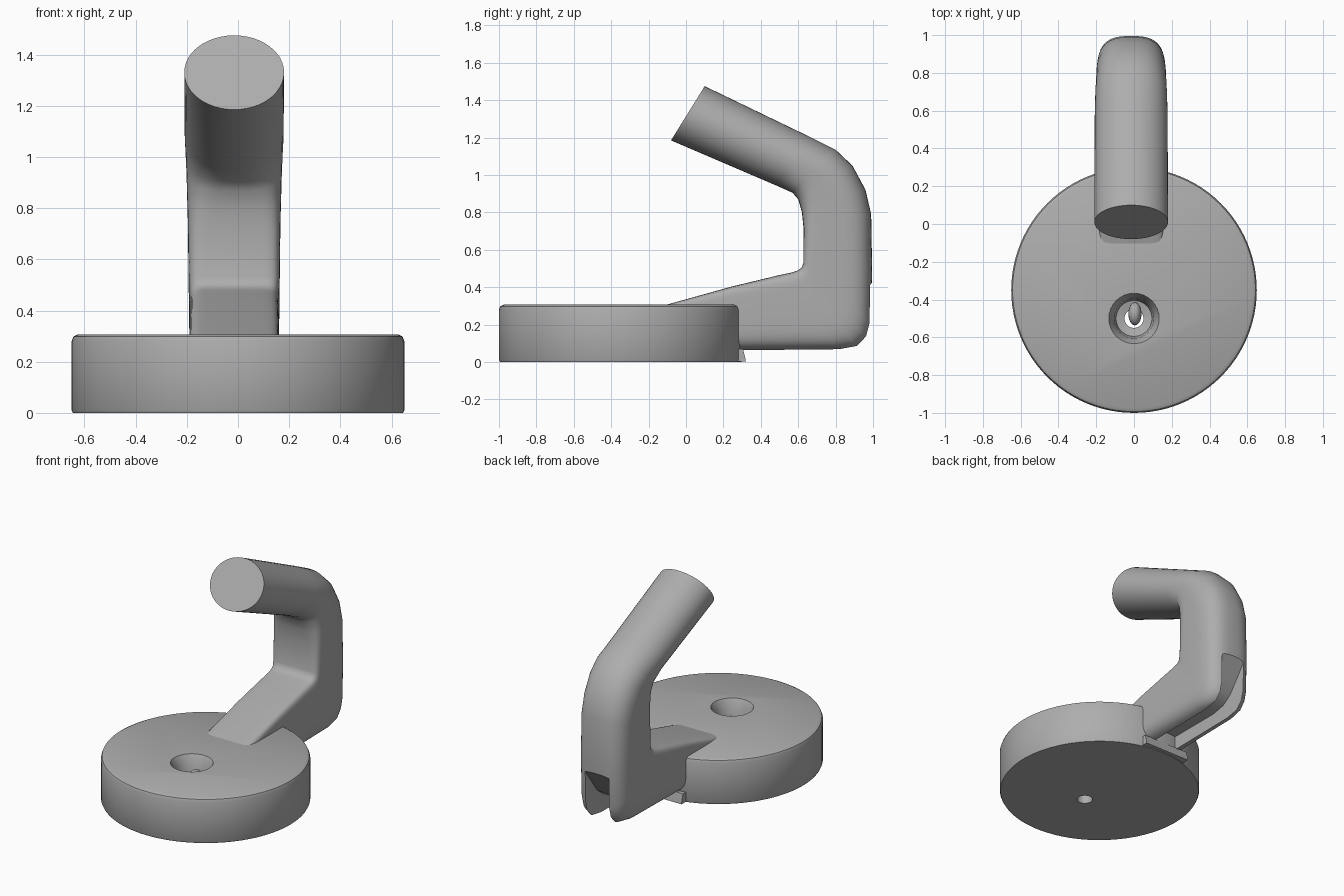
import bpy, bmesh, math
from mathutils import Vector

if "Cube" in bpy.data.objects:
    bpy.data.objects.remove(bpy.data.objects["Cube"])

grey = bpy.data.materials.new("plain grey")
grey.use_nodes = True
GREY = (0.42, 0.42, 0.42, 1)
grey.diffuse_color = GREY
grey.node_tree.nodes["Principled BSDF"].inputs["Base Color"].default_value = GREY


def loft(name, rings):
    """Skin a list of closed rings and cap both ends."""
    bm = bmesh.new()
    loops = [[bm.verts.new(p) for p in ring] for ring in rings]
    n = len(loops[0])
    for a, b in zip(loops, loops[1:]):
        for i in range(n):
            j = (i + 1) % n
            bm.faces.new((a[i], a[j], b[j], b[i]))
    bm.faces.new(loops[0])
    bm.faces.new(loops[-1])
    bmesh.ops.recalc_face_normals(bm, faces=bm.faces)
    mesh = bpy.data.meshes.new(name)
    bm.to_mesh(mesh)
    bm.free()
    mesh.materials.append(grey)
    obj = bpy.data.objects.new(name, mesh)
    bpy.context.collection.objects.link(obj)
    return obj


def turned(name, y, profile, sides=96):
    """Round solid about a vertical axis from (radius, z) pairs."""
    turn = [math.tau * i / sides for i in range(sides)]
    return loft(name, [[(r * math.cos(t), y + r * math.sin(t), z) for t in turn]
                       for r, z in profile])


def activate(obj):
    bpy.ops.object.select_all(action='DESELECT')
    obj.select_set(True)
    bpy.context.view_layer.objects.active = obj


def cut(obj, cutter):
    mod = obj.modifiers.new("cut", 'BOOLEAN')
    mod.operation = 'DIFFERENCE'
    mod.solver = 'EXACT'
    mod.object = cutter
    activate(obj)
    bpy.ops.object.modifier_apply(modifier=mod.name)
    bpy.data.objects.remove(cutter)


def smooth(obj, degrees=35):
    activate(obj)
    bpy.ops.object.shade_smooth_by_angle(angle=math.radians(degrees))


# Round base with a softened upper rim and a countersunk screw hole
base = turned("round_base", -0.35, [(0.645, 0), (0.65, 0.01), (0.65, 0.28),
                                    (0.643, 0.298), (0.625, 0.307)])
cut(base, turned("hole_cutter", -0.5, [(0.05, -0.1), (0.05, 0.16), (0.095, 0.17),
                                       (0.105, 0.25), (0.135, 0.31), (0.135, 0.4)], 32))
smooth(base)

# Small nub left inside the screw hole
bpy.ops.mesh.primitive_uv_sphere_add(segments=16, ring_count=10, radius=1,
                                     location=(0.005, -0.475, 0.2))
nub = bpy.context.object
nub.name = "screw_hole_nub"
nub.scale = (0.035, 0.062, 0.05)
nub.data.materials.append(grey)
smooth(nub)


def arm_ring(inner, outer, half_width, inner_power, outer_power, count=48):
    """Cross-section that can be squarer on its inner than its outer side."""
    inner, outer = Vector((0, *inner)), Vector((0, *outer))
    mid, reach = (inner + outer) / 2, (outer - inner) / 2
    ring = []
    for i in range(count):
        t = math.tau * i / count
        c, s = math.cos(t), math.sin(t)
        e = 2 / (outer_power if s > 0 else inner_power)
        across = math.copysign(abs(c) ** e, c) * half_width
        ring.append(mid + reach * math.copysign(abs(s) ** e, s)
                    + Vector((across - 0.015, 0, 0)))
    return ring


# Hooked arm: round tip, bend, flat-faced neck, then a ramp into the base
stations = [
    ((-0.08, 1.185), (0.10, 1.475), 0.195, 2, 2),
    ((0.48, 0.945), (0.66, 1.205), 0.193, 2, 2),
    ((0.57, 0.905), (0.80, 1.135), 0.19, 2.6, 2.2),
    ((0.60, 0.87), (0.89, 1.05), 0.187, 3.5, 2.3),
    ((0.62, 0.80), (0.96, 0.92), 0.184, 5, 2.5),
    ((0.628, 0.72), (0.99, 0.79), 0.181, 7, 2.7),
    ((0.628, 0.53), (0.995, 0.50), 0.178, 9, 2.9),
    ((0.618, 0.505), (0.99, 0.20), 0.176, 9, 3),
    ((0.60, 0.49), (0.97, 0.13), 0.175, 9, 3.2),
    ((0.57, 0.48), (0.92, 0.08), 0.175, 9, 3.5),
    ((0.50, 0.465), (0.82, 0.065), 0.175, 9, 4),
    ((0.25, 0.405), (0.28, 0.06), 0.175, 9, 4),
    ((-0.11, 0.305), (-0.11, 0.06), 0.175, 9, 4),
]
arm = loft("hooked_arm", [arm_ring(*s) for s in stations])

# Cable slot along the underside and up the lower back of the arm
slot = [(0.2, -0.1), (0.2, 0.16), (0.68, 0.16), (0.78, 0.18), (0.85, 0.23),
        (0.91, 0.31), (1.02, 0.46), (1.2, 0.46), (1.2, -0.1)]
cut(arm, loft("slot_cutter", [[(x, y, z) for y, z in slot] for x in (-0.105, 0.075)]))
smooth(arm)

# Little flared foot where the base meets the arm
foot = loft("base_foot", [[(x, y, z) for x, y in ((-0.19, 0.2), (0.16, 0.2),
                                                  (0.16, back), (-0.19, back))]
                          for z, back in ((0.004, 0.32), (0.03, 0.315), (0.07, 0.305))])
smooth(foot)
